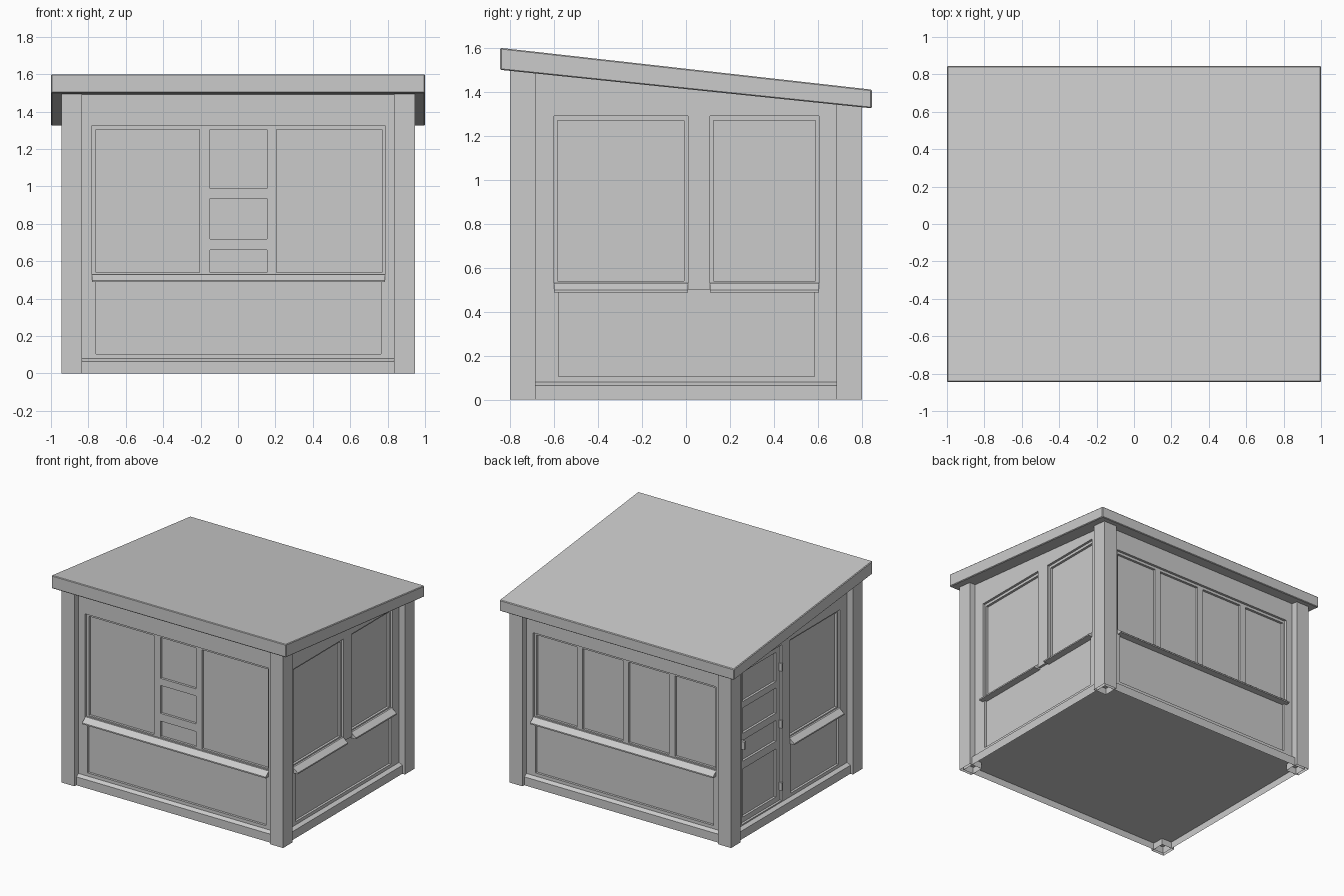
import bpy, bmesh
from mathutils import Vector

if "Cube" in bpy.data.objects:
    bpy.data.objects.remove(bpy.data.objects["Cube"])

WX, WY = 0.895, 0.75          # wall planes
FLOOR = 0.06


def under(y):                 # roof underside height
    return 1.5 - 0.1036 * (y + 0.845)


def place(side, u, out, z):   # wall coordinates -> world
    return {'front': (u, -WY - out, z), 'back': (u, WY + out, z),
            'right': (WX + out, u, z), 'left': (-WX - out, u, z)}[side]


def add_hull(bm, pts):
    vs = [bm.verts.new(p) for p in pts]
    bmesh.ops.convex_hull(bm, input=vs)


def finish(name, bm, open_bottom=False):
    bmesh.ops.dissolve_limit(bm, angle_limit=0.01, verts=bm.verts[:], edges=bm.edges[:])
    bmesh.ops.recalc_face_normals(bm, faces=bm.faces[:])
    if open_bottom:
        low = [f for f in bm.faces if f.normal.z < -0.9]
        bmesh.ops.delete(bm, geom=low, context='FACES')
    me = bpy.data.meshes.new(name)
    bm.to_mesh(me)
    bm.free()
    ob = bpy.data.objects.new(name, me)
    bpy.context.collection.objects.link(ob)
    return ob


def hull(name, pts, open_bottom=False):
    bm = bmesh.new()
    add_hull(bm, pts)
    return finish(name, bm, open_bottom)


def wall_box(side, u0, u1, z0, z1, o0, o1):
    return [place(side, u, o, z) for u in (u0, u1) for o in (o0, o1) for z in (z0, z1)]


# walls, before recessing
walls = hull('walls', [(x, y, z) for x in (-WX, WX) for y in (-WY, WY)
                       for z in (FLOOR, under(y) + 0.03)])

# shallow recesses: window surrounds, door opening and lower panels
shallow = [
    ('front', -0.78, 0.785, 0.515, 1.325), ('front', -0.76, 0.765, 0.105, 0.495),
    ('back', -0.78, 0.78, 0.515, 1.18), ('back', -0.76, 0.76, 0.105, 0.495),
    ('right', -0.60, 0.01, 0.515, 1.29), ('right', 0.11, 0.605, 0.515, 1.29),
    ('right', -0.58, 0.585, 0.105, 0.50),
    ('left', -0.60, 0.01, 0.515, 1.29), ('left', 0.11, 0.605, 0.09, 1.29),
    ('left', -0.58, 0.0, 0.105, 0.495),
]
# deep recesses: panes and door panels
deep = [
    ('front', -0.76, -0.205, 0.54, 1.305), ('front', 0.205, 0.77, 0.54, 1.305),
    ('right', -0.585, -0.008, 0.54, 1.27), ('right', 0.125, 0.59, 0.54, 1.27),
    ('left', -0.585, -0.008, 0.54, 1.27),
]
deep += [('front', -0.15, 0.155, a, b) for a, b in ((0.54, 0.66), (0.72, 0.935), (0.99, 1.305))]
deep += [('back', -0.763 + i * 0.394, -0.763 + i * 0.394 + 0.345, 0.54, 1.16) for i in range(4)]
deep += [('left', 0.155, 0.565, a, b)
         for a, b in ((0.13, 0.50), (0.56, 0.72), (0.775, 0.97), (1.02, 1.245))]

bpy.context.view_layer.objects.active = walls
for rects, depth in ((shallow, 0.018), (deep, 0.036)):
    bm = bmesh.new()
    for side, u0, u1, z0, z1 in rects:
        add_hull(bm, wall_box(side, u0, u1, z0, z1, -depth, 0.1))
    cutter = finish('cutter', bm)
    mod = walls.modifiers.new('recess', 'BOOLEAN')
    mod.operation, mod.solver, mod.object = 'DIFFERENCE', 'EXACT', cutter
    bpy.ops.object.modifier_apply(modifier=mod.name)
    bpy.data.objects.remove(cutter)

# sloping window sills
for side, u0, u1 in (('front', -0.78, 0.785), ('back', -0.78, 0.78), ('right', -0.60, 0.01),
                     ('right', 0.108, 0.605), ('left', -0.60, 0.01)):
    prof = [(-0.04, 0.53), (-0.005, 0.53), (0.035, 0.498), (0.035, 0.488), (-0.04, 0.488)]
    hull(side + '_sill', [place(side, u, o, z) for u in (u0, u1) for o, z in prof])

# corner posts, open underneath, cut to the roof slope
for sx in (-1, 1):
    for y0, y1 in ((-0.8, -0.685), (0.685, 0.8)):
        hull('corner_post', [(sx * x, y, z) for x in (0.835, 0.945) for y in (y0, y1)
                             for z in (0, under(y) + 0.02)], True)

# chamfered skirting, open underneath
hull('skirting', [(sx * (WX + o), sy * (WY + o), z) for sx in (-1, 1) for sy in (-1, 1)
                  for o, z in ((0.028, 0), (0.028, 0.065), (0, 0.08))], True)
# floor underside
hull('floor', [(sx * 0.92, sy * 0.775, z) for sx in (-1, 1) for sy in (-1, 1)
               for z in (0.05, 0.062)])

# sloping roof slab
roof = hull('roof', [(x, y, z) for x in (-1, 1)
                     for y, z in ((-0.845, 1.5), (-0.845, 1.6), (0.845, 1.325), (0.845, 1.41))])
bev = roof.modifiers.new('edge', 'BEVEL')
bev.width, bev.segments = 0.005, 1

# door handle and hinges
hull('door_handle', wall_box('left', 0.575, 0.597, 0.67, 0.73, -0.02, 0.02))
for z in (0.2, 0.68, 1.12):
    hull('door_hinge', wall_box('left', 0.105, 0.122, z - 0.03, z + 0.03, -0.02, 0.008))
